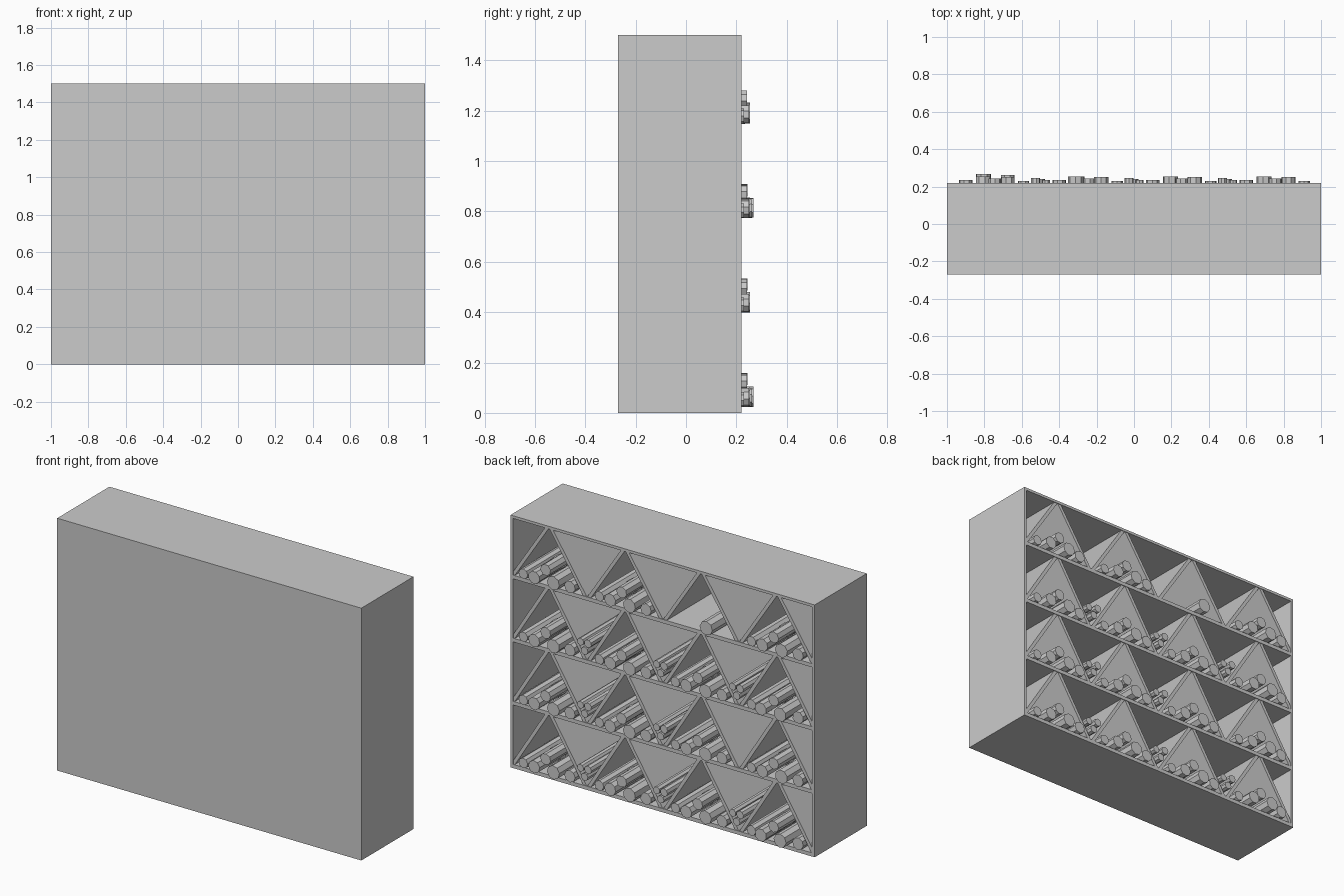
import bpy, math, random
from mathutils import Matrix

if "Cube" in bpy.data.objects:
    bpy.data.objects.remove(bpy.data.objects["Cube"])

random.seed(4)
Y0, Y1 = -0.27, 0.22          # closed face, open face
ROW, T = 0.375, 0.022         # row pitch, shelf thickness
W = 0.016                     # panel thickness


def box(name, x0, x1, y0, y1, z0, z1):
    bpy.ops.mesh.primitive_cube_add(size=1, location=((x0 + x1) / 2, (y0 + y1) / 2, (z0 + z1) / 2))
    ob = bpy.context.object
    ob.name = name
    ob.scale = (x1 - x0, y1 - y0, z1 - z0)
    return ob


def prism(name, profile, y0, y1):
    n = len(profile)
    verts = [(x, y, z) for y in (y0, y1) for x, z in profile]
    faces = [tuple(range(n)), tuple(range(2 * n - 1, n - 1, -1))]
    faces += [(i, i + n, (i + 1) % n + n, (i + 1) % n) for i in range(n)]
    me = bpy.data.meshes.new(name)
    me.from_pydata(verts, [], faces)
    ob = bpy.data.objects.new(name, me)
    bpy.context.collection.objects.link(ob)
    return ob


def scroll(x, z, r, y_end, band=True):
    # rolled sheet: low-poly cylinder, optionally with a raised tie band
    def cyl(name, rad, a, b):
        bpy.ops.mesh.primitive_cylinder_add(vertices=8, radius=rad, depth=b - a)
        ob = bpy.context.object
        ob.name = name
        ob.matrix_world = (Matrix.Translation((x, (a + b) / 2, z))
                           @ Matrix.Rotation(math.pi / 2, 4, 'X')
                           @ Matrix.Rotation(turn, 4, 'Z'))
    turn = random.uniform(0, 0.8)
    cyl("scroll", r, y_end - 0.45, y_end)
    if band:
        cyl("scroll_band", r * 1.1, y_end - 0.25, y_end - 0.2)


# cabinet shell
box("front_panel", -1, 1, Y0, Y0 + W, 0, 1.5)
for s in (-1, 1):
    box("side_panel", min(s, s * (1 - W)), max(s, s * (1 - W)), Y0 + W, Y1, 0, 1.5)
box("top_panel", -1 + W, 1 - W, Y0 + W, Y1, 1.5 - W, 1.5)
for row in range(4):
    box("shelf", -1 + W, 1 - W, Y0 + W, Y1, row * ROW, row * ROW + T)

# zigzag dividers, four peaks in each row
for row in range(4):
    z0 = row * ROW + T
    z1 = (row + 1) * ROW - (W if row == 3 else 0)
    for c in (-0.75, -0.25, 0.25, 0.75):
        for s in (-1, 1):
            foot, peak = c + s * 0.236, c + s * 0.002
            prism("divider", [(foot - s * 0.012, z0), (foot + s * 0.012, z0),
                              (peak + s * 0.024, z1), (peak, z1)], Y0 + W, Y1 - 0.004)

# scroll piles under each peak: x offset, height, radius, protruding end
pile = [(-0.15, 0.037, 0.036, 0.235), (-0.055, 0.042, 0.041, 0.255),
        (0.075, 0.039, 0.038, 0.25), (0.16, 0.031, 0.03, 0.23),
        (0.005, 0.1, 0.034, 0.242)]
for row in range(4):
    z0 = row * ROW + T
    for c in (-0.75, -0.25, 0.25, 0.75):
        items = pile
        if row == 3 and c == -0.25:
            items = [(-0.06, 0.043, 0.042, 0.255)]
        for dx, h, r, ye in items:
            extra = 0.013 if row in (0, 2) and c == -0.75 and r > 0.037 else 0
            scroll(c + dx, z0 + h, r, ye + extra, r > 0.034)

# thin scrolls lying in the valleys
valleys = {0: (0.5, 0, -0.5), 1: (0.5, 0), 2: (0.5, 0, -0.5)}
for row, xs in valleys.items():
    z0 = row * ROW + T
    for x in xs:
        for dx, h, r, ye in [(0, 0.062, 0.023, 0.24), (-0.026, 0.112, 0.024, 0.245),
                             (0.03, 0.106, 0.022, 0.235)]:
            scroll(x + dx, z0 + h, r, ye, False)
